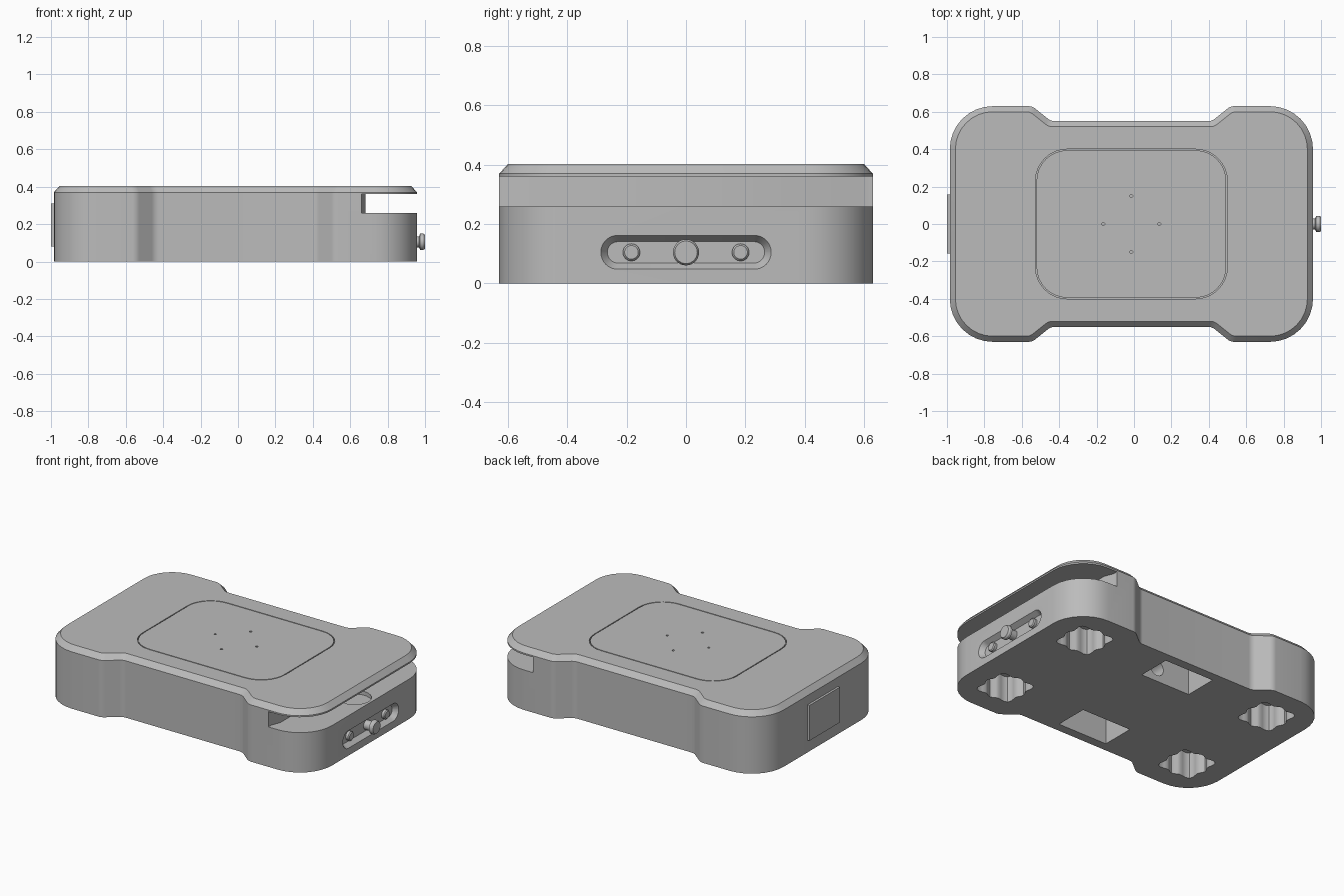
import bpy, bmesh
from math import sin, cos, pi
from mathutils import Vector, Matrix

cube = bpy.data.objects.get("Cube")
if cube:
    bpy.data.objects.remove(cube, do_unlink=True)

grey = bpy.data.materials.new("plain grey")
grey.use_nodes = True
grey.diffuse_color = (0.5, 0.5, 0.5, 1)
grey.node_tree.nodes["Principled BSDF"].inputs["Base Color"].default_value = (0.5, 0.5, 0.5, 1)

CX = -0.014                                   # middle of the case
UP = Matrix.Identity(3)
SIDE = Matrix(((0, 0, 1), (1, 0, 0), (0, 1, 0)))    # profile y-z, swept along x
BACK = Matrix(((0, 1, 0), (0, 0, 1), (1, 0, 0)))    # profile z-x, swept along y


def loft(name, rings, axis=UP):
    """Solid through a list of (outline, height) rings with equal point counts."""
    bm = bmesh.new()
    loops = [[bm.verts.new(axis @ Vector((u, v, h))) for u, v in pts] for pts, h in rings]
    for a, b in zip(loops, loops[1:]):
        for i in range(len(a)):
            j = (i + 1) % len(a)
            bm.faces.new((a[i], a[j], b[j], b[i]))
    bm.faces.new(loops[0][::-1])
    bm.faces.new(loops[-1])
    bmesh.ops.recalc_face_normals(bm, faces=bm.faces)
    mesh = bpy.data.meshes.new(name)
    bm.to_mesh(mesh)
    bm.free()
    mesh.materials.append(grey)
    ob = bpy.data.objects.new(name, mesh)
    bpy.context.collection.objects.link(ob)
    return ob


def rounded(corners, steps=8):
    """Polygon from (x, y, radius) corners with curved corners."""
    pts = []
    n = len(corners)
    for i, (x, y, r) in enumerate(corners):
        p = Vector((x, y))
        d0 = (Vector(corners[i - 1][:2]) - p).normalized()
        d1 = (Vector(corners[(i + 1) % n][:2]) - p).normalized()
        half = d0.angle(d1) / 2
        mid = p + (d0 + d1).normalized() * (r / sin(half))
        start = p + d0 * (r * cos(half) / sin(half)) - mid
        end = p + d1 * (r * cos(half) / sin(half)) - mid
        for k in range(steps + 1):
            t = k / steps
            sweep = pi - 2 * half
            pts.append(mid + (start * sin((1 - t) * sweep) + end * sin(t * sweep)) / sin(sweep))
    return pts


def rect(cx, cy, hx, hy, r=0.0):
    if r == 0:
        return [(cx - hx, cy - hy), (cx + hx, cy - hy), (cx + hx, cy + hy), (cx - hx, cy + hy)]
    return rounded([(cx + sx * hx, cy + sy * hy, r) for sx, sy in ((-1, -1), (1, -1), (1, 1), (-1, 1))])


def circle(cx, cy, r, n=32):
    return [(cx + r * cos(2 * pi * i / n), cy + r * sin(2 * pi * i / n)) for i in range(n)]


def lobed(cx, cy, n=48):
    """Square-cornered pocket with a bulge on each side."""
    pts = []
    for i in range(n):
        a = 2 * pi * i / n
        r = 0.142 + 0.012 * cos(8 * a) - 0.014 * cos(4 * a)
        pts.append((cx + r * cos(a), cy + r * sin(a)))
    return pts


def case_outline(d=0.0):
    """Waisted case outline, shrunk by d."""
    quarter = [(0.971 - d, 0.63 - d, 0.23 - d), (0.53 + d * 0.4, 0.63 - d, 0.06), (0.43 + d * 0.4, 0.55 - d, 0.06)]
    top = quarter + [(-x, y, r) for x, y, r in quarter[::-1]]
    bottom = [(-x, -y, r) for x, y, r in top]
    return [(x + CX, y) for x, y in rounded(top + bottom)]


def carve(target, cutter):
    mod = target.modifiers.new("cut", 'BOOLEAN')
    mod.operation = 'DIFFERENCE'
    mod.solver = 'EXACT'
    mod.object = cutter
    bpy.context.view_layer.objects.active = target
    bpy.ops.object.modifier_apply(modifier=mod.name)
    bpy.data.objects.remove(cutter, do_unlink=True)


# Case with chamfered top rim
case = loft("case", [(case_outline(), 0), (case_outline(), 0.37), (case_outline(0.03), 0.403)])

# Open slot under the lid at the left end
slot = [(0.66, -0.8), (1.2, -0.8), (1.2, 0.8), (0.66, 0.8), (0.66, 0.6), (0.683, 0.54), (0.683, -0.54), (0.66, -0.6)]
carve(case, loft("slot_cutter", [(slot, 0.26), (slot, 0.36)]))
thumb = circle(0.84, 0, 0.1)
carve(case, loft("thumb_cutter", [(thumb, 0.235), (thumb, 0.3)]))

# Recess around the top pad, and small contact holes
pad = rect(CX, 0, 0.513, 0.4, 0.17)
carve(case, loft("pad_cutter", [(pad, 0.388), (pad, 0.45)]))
pad = rect(CX, 0, 0.507, 0.394, 0.164)
top_pad = loft("top_pad", [(pad, 0.388), (pad, 0.403)])
for dx, dy in ((0.15, 0), (-0.15, 0), (0, 0.15), (0, -0.15)):
    hole = circle(CX + dx, dy, 0.008, 12)
    carve(top_pad, loft("hole_cutter", [(hole, 0.393), (hole, 0.45)]))

# Pill-shaped control recess with sloped rim
pill_out, pill_in = rect(0, 0.105, 0.287, 0.057, 0.0565), rect(0, 0.105, 0.265, 0.036, 0.0355)
carve(case, loft("pill_cutter", [(pill_in, 0.925), (pill_out, 0.957), (pill_out, 1.1)], SIDE))

# Underside pockets
for sx in (-1, 1):
    for sy in (-1, 1):
        foot = lobed(CX + 0.7 * sx, 0.365 * sy)
        carve(case, loft("foot_cutter", [(foot, -0.1), (foot, 0.17)]))
for sy in (-1, 1):
    bay = rect(CX, 0.38 * sy, 0.18, 0.11)
    carve(case, loft("bay_cutter", [(bay, -0.1), (bay, 0.2)]))
bore = circle(0.09, 0.05, 0.05)
carve(case, loft("bore_cutter", [(bore, -0.3), (bore, 0.3)], BACK))

# Centre knob with a narrow neck
knob = loft("knob", [(circle(0, 0.105, r), x) for r, x in
                     ((0.03, 0.92), (0.03, 0.968), (0.044, 0.974), (0.044, 0.99), (0.038, 1.0))], SIDE)

# Side buttons in the recess
buttons = [loft(f"button_{side}", [(circle(y, 0.105, r), x) for r, x in
                                   ((0.029, 0.92), (0.029, 0.942), (0.023, 0.948))], SIDE)
           for side, y in (("front", -0.184), ("back", 0.184))]

# Plate on the right end
plate = rect(0, 0.195, 0.157, 0.115)
loft("end_plate", [(plate, -1.0), (plate, -0.98)], SIDE)

# Smooth curved walls, keep hard edges
bpy.ops.object.select_all(action='DESELECT')
for ob in [case, top_pad, knob] + buttons:
    ob.select_set(True)
bpy.context.view_layer.objects.active = case
bpy.ops.object.shade_smooth_by_angle(angle=0.5)
